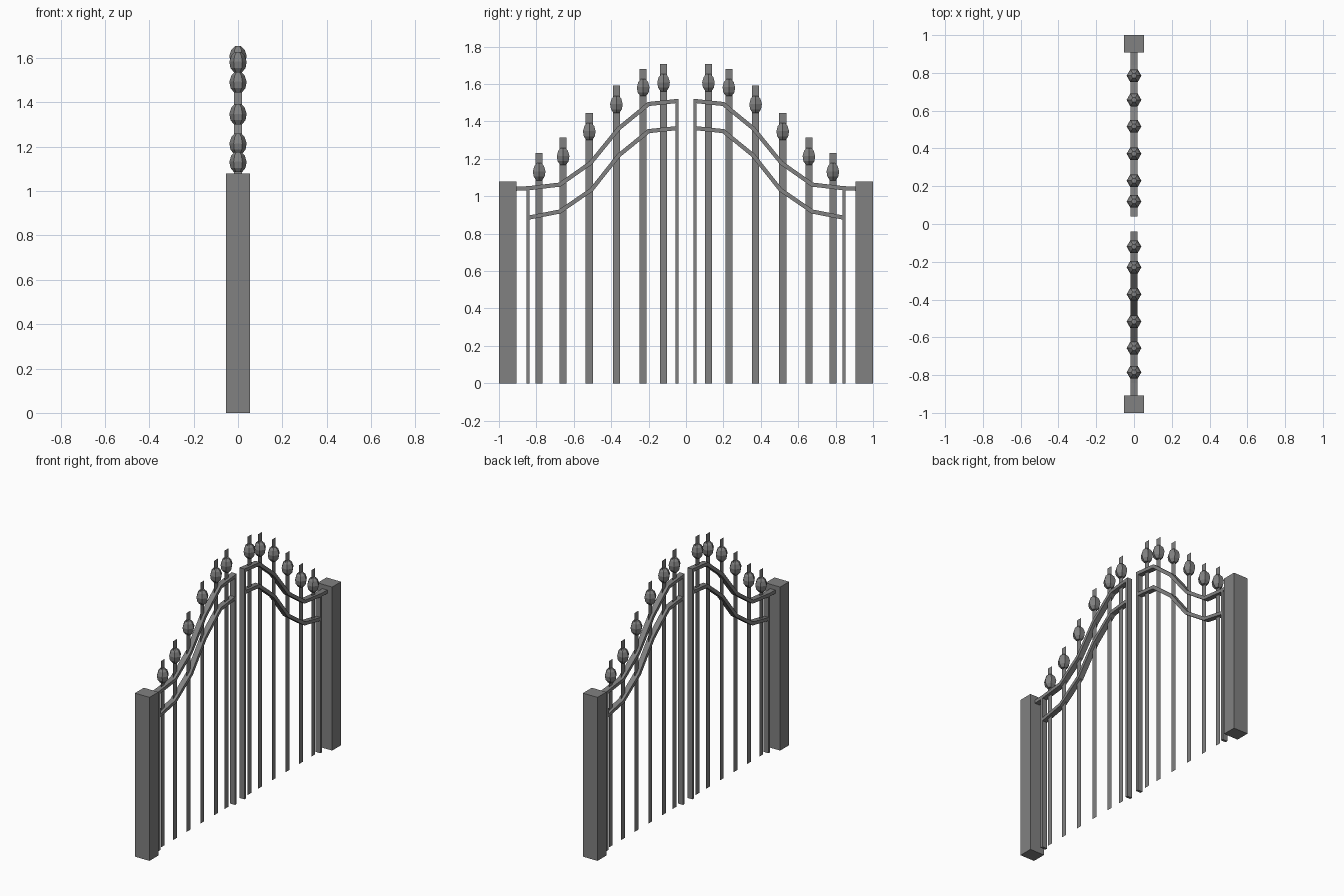
import bpy, bmesh, math
from mathutils import Vector

cube = bpy.data.objects.get("Cube")
if cube:
    bpy.data.objects.remove(cube, do_unlink=True)

iron = bpy.data.materials.new("grey_iron")
iron.use_nodes = True
GREY = (0.22, 0.22, 0.22, 1)
iron.diffuse_color = GREY
iron.node_tree.nodes["Principled BSDF"].inputs["Base Color"].default_value = GREY


def finish(bm, name, closed=True):
    if closed:
        bmesh.ops.recalc_face_normals(bm, faces=bm.faces)
    mesh = bpy.data.meshes.new(name)
    bm.to_mesh(mesh)
    bm.free()
    mesh.materials.append(iron)
    obj = bpy.data.objects.new(name, mesh)
    bpy.context.collection.objects.link(obj)


def slab(name, outline, half):
    """Extrude a y-z outline to a thickness of 2 * half along x."""
    bm = bmesh.new()
    sides = [[bm.verts.new((x, y, z)) for y, z in outline] for x in (-half, half)]
    n = len(outline)
    for i in range(n):
        j = (i + 1) % n
        bm.faces.new((sides[0][i], sides[0][j], sides[1][j], sides[1][i]))
    for side in sides:
        bm.faces.new(side)
    bmesh.ops.triangulate(bm, faces=[f for f in bm.faces if len(f.verts) > 4])
    finish(bm, name)


def box(name, y0, y1, top, half):
    slab(name, [(y0, 0), (y1, 0), (y1, top), (y0, top)], half)


def rail(name, path, side, half=0.018, thick=0.011):
    """Sweep a rectangular bar along a y-z path with mitred corners."""
    pts = [Vector((side * y, z)) for y, z in path]
    bm = bmesh.new()
    rings = []
    for i, p in enumerate(pts):
        a = (p - pts[i - 1]).normalized() if i else None
        b = (pts[i + 1] - p).normalized() if i < len(pts) - 1 else None
        if a and b:
            t = (a + b).normalized()
            width = thick / t.dot(a)
        else:
            t, width = Vector((side * -1, 0)), thick
        n = Vector((-t.y, t.x)) * width
        rings.append([bm.verts.new((x, p.x + s * n.x, p.y + s * n.y))
                      for x, s in ((-half, -1), (half, -1), (half, 1), (-half, 1))])
    for r, q in zip(rings, rings[1:]):
        for k in range(4):
            m = (k + 1) % 4
            bm.faces.new((r[k], r[m], q[m], q[k]))
    bm.faces.new(rings[0])
    bm.faces.new(rings[-1])
    finish(bm, name)


def picket(name, y, top, half=0.019):
    """Flat sheet bar."""
    bm = bmesh.new()
    bm.faces.new([bm.verts.new((0, y + s * half, z))
                  for s, z in ((-1, 0), (1, 0), (1, top), (-1, top))])
    finish(bm, name, closed=False)


def finial(name, y, z):
    """Six-sided egg-shaped knob."""
    profile = [(0.018, -0.046), (0.034, -0.026), (0.039, 0.002),
               (0.030, 0.030), (0.014, 0.046)]
    bm = bmesh.new()
    rings = [[bm.verts.new((r * math.cos(k * math.pi / 3),
                            y + r * math.sin(k * math.pi / 3), z + h))
              for k in range(6)] for r, h in profile]
    for a, b in zip(rings, rings[1:]):
        for k in range(6):
            m = (k + 1) % 6
            bm.faces.new((a[k], a[m], b[m], b[k]))
    bm.faces.new(rings[0])
    bm.faces.new(rings[-1])
    finish(bm, name)


UPPER = [(0.91, 1.04), (0.84, 1.043), (0.675, 1.062), (0.51, 1.178),
         (0.36, 1.362), (0.2, 1.493), (0.04, 1.51)]
LOWER = [(0.845, 0.885), (0.675, 0.918), (0.505, 1.035),
         (0.36, 1.218), (0.2, 1.348), (0.04, 1.365)]
# distance from the middle and top height of each picket
PICKETS = [(0.12, 1.707), (0.229, 1.681), (0.372, 1.591),
           (0.517, 1.446), (0.657, 1.313), (0.785, 1.231)]

for side, label in ((1, "back"), (-1, "front")):
    # gate posts and frame uprights
    box(label + "_post", side * 0.907, side * 1.0, 1.08, 0.053)
    box(label + "_outer_stile", side * 0.836, side * 0.853, 1.04, 0.018)
    box(label + "_inner_stile", side * 0.04, side * 0.057, 1.515, 0.018)
    # curved rails
    rail(label + "_upper_rail", UPPER, side)
    rail(label + "_lower_rail", LOWER, side)
    # pickets with knobs
    for i, (y, top) in enumerate(PICKETS, 1):
        picket(f"{label}_picket_{i}", side * y, top)
        finial(f"{label}_finial_{i}", side * y, top - 0.1)
